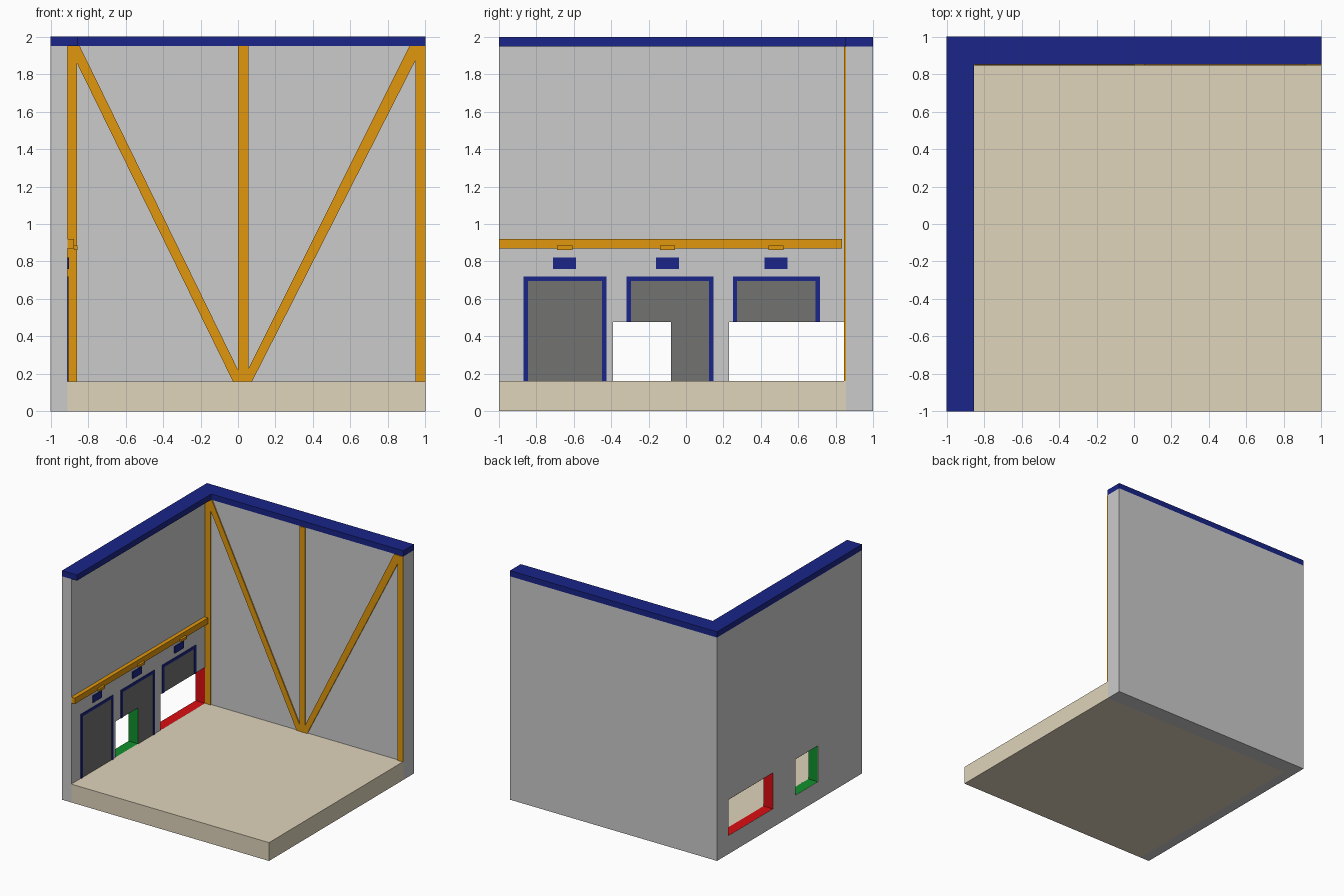
import bpy, bmesh

if "Cube" in bpy.data.objects:
    bpy.data.objects.remove(bpy.data.objects["Cube"])


def material(name, rgb):
    m = bpy.data.materials.new(name)
    m.diffuse_color = (*rgb, 1)
    m.use_nodes = True
    m.node_tree.nodes["Principled BSDF"].inputs["Base Color"].default_value = m.diffuse_color
    return m


BLUE = material("blue", (0.01, 0.018, 0.25))
ORANGE = material("orange", (0.75, 0.31, 0.004))
CREAM = material("cream", (0.74, 0.66, 0.5))
DARK = material("dark_grey", (0.17, 0.17, 0.165))
RED = material("red", (0.7, 0.004, 0.006))
GREEN = material("green", (0.005, 0.28, 0.025))


def add_object(name, bm, mat=None):
    mesh = bpy.data.meshes.new(name)
    bm.to_mesh(mesh)
    bm.free()
    obj = bpy.data.objects.new(name, mesh)
    bpy.context.collection.objects.link(obj)
    if mat:
        mesh.materials.append(mat)
    return obj


def prism(name, outline, axis, lo, hi, mat=None):
    """Extrude a 2D outline along x (outline in y, z), y (in x, z) or z (in x, y)."""
    def point(p, d):
        p = list(p)
        p.insert("xyz".index(axis), d)
        return p
    bm = bmesh.new()
    face = bm.faces.new([bm.verts.new(point(p, lo)) for p in outline])
    ext = bmesh.ops.extrude_face_region(bm, geom=[face])
    for v in ext["geom"]:
        if isinstance(v, bmesh.types.BMVert):
            v.co["xyz".index(axis)] = hi
    bmesh.ops.recalc_face_normals(bm, faces=bm.faces)
    return add_object(name, bm, mat)


def box(name, x, y, z, mat=None):
    outline = [(y[0], z[0]), (y[1], z[0]), (y[1], z[1]), (y[0], z[1])]
    return prism(name, outline, "x", x[0], x[1], mat)


def cut(obj, cutter):
    mod = obj.modifiers.new("opening", "BOOLEAN")
    mod.operation = "DIFFERENCE"
    mod.solver = "EXACT"
    mod.object = cutter


def lining(name, x, y, z, mat):
    """Open-ended rectangular sleeve facing inwards."""
    obj = box(name, x, y, z, mat)
    bm = bmesh.new()
    bm.from_mesh(obj.data)
    ends = [f for f in bm.faces if abs(f.normal.x) > 0.9]
    bmesh.ops.delete(bm, geom=ends, context="FACES")
    bmesh.ops.reverse_faces(bm, faces=bm.faces)
    bm.to_mesh(obj.data)
    bm.free()


WALL = -0.91     # inner face of the left wall
FLOOR = 0.16     # floor level
TOP = 1.95       # underside of the wall caps
BACK = 0.855     # inner face of the back wall

# Floor slab and walls
box("floor", (WALL, 1), (-1, BACK), (0, FLOOR), CREAM)
left_wall = box("left_wall", (-1, WALL), (-1, 1), (0, TOP))
box("back_wall", (WALL, 1), (BACK, 1), (0, TOP))

# L-shaped cap along the wall tops
prism("wall_cap", [(-1, -1), (-0.855, -1), (-0.855, BACK - 0.003), (1, BACK - 0.003), (1, 1), (-1, 1)],
      "z", TOP, 2, BLUE)

# Openings through the left wall, with coloured linings
cutters = []
for label, y0, y1, mat in (("green", -0.39, -0.08, GREEN), ("red", 0.23, 0.845, RED)):
    cutter = box(label + "_opening_cutter", (-1.1, -0.8), (y0, y1), (FLOOR, 0.475))
    cutter.hide_render = True
    cutter.hide_viewport = True
    cutters.append(cutter)
    cut(left_wall, cutter)
    lining(label + "_opening_lining", (-1, WALL), (y0 + 0.001, y1 - 0.001), (FLOOR + 0.001, 0.474), mat)

# Doors with frame, sign above and rail bracket
doors = ((-0.87, -0.425, None, -0.71, -0.65), (-0.318, 0.147, cutters[0], -0.16, -0.1),
         (0.25, 0.717, cutters[1], 0.42, 0.48))
for i, (a, b, cutter, sign, bracket) in enumerate(doors, 1):
    t, base, head = 0.024, FLOOR - 0.01, 0.72
    frame = prism(f"door_frame_{i}", [(a, base), (a + t, base), (a + t, head - t), (b - t, head - t),
                                      (b - t, base), (b, base), (b, head), (a, head)],
                  "x", WALL - 0.002, WALL + 0.006, BLUE)
    panel = box(f"door_panel_{i}", (WALL - 0.002, WALL + 0.002), (a + t, b - t), (base, head - t), DARK)
    if cutter:
        cut(frame, cutter)
        cut(panel, cutter)
    box(f"door_sign_{i}", (WALL, WALL + 0.008), (sign, sign + 0.123), (0.76, 0.82), BLUE)
    box(f"rail_bracket_{i}", (-0.876, -0.857), (bracket - 0.04, bracket + 0.042), (0.862, 0.885), ORANGE)

# Rail above the doors
box("wall_rail", (WALL, -0.875), (-1, 0.835), (0.868, 0.92), ORANGE)

# Posts and diagonal braces on the back wall
depth = (BACK - 0.01, BACK + 0.003)
for name, x0, x1 in (("left", WALL, -0.858), ("middle", 0, 0.055), ("right", 0.947, 1)):
    box(name + "_post", (x0, x1), depth, (FLOOR, TOP), ORANGE)
prism("left_brace", [(-0.86, 1.86), (-0.027, FLOOR), (0.03, FLOOR), (-0.845, TOP), (-0.86, TOP)],
      "y", depth[0] + 0.001, depth[1], ORANGE)
prism("right_brace", [(0.948, 1.875), (0.075, FLOOR), (0.022, FLOOR), (0.915, TOP), (0.948, TOP)],
      "y", depth[0] + 0.001, depth[1], ORANGE)
